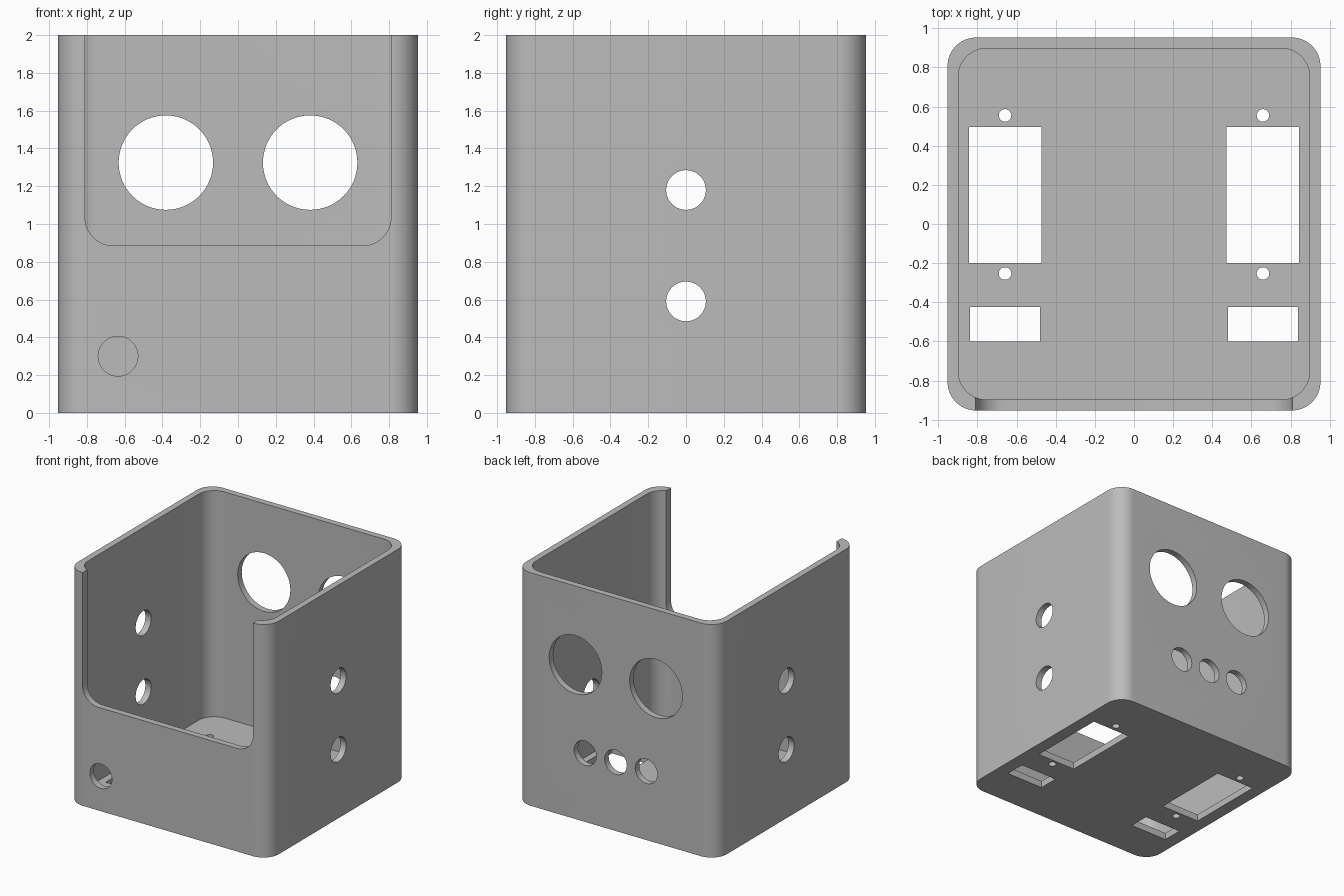
import bpy, bmesh
from math import sin, cos, pi, radians
from mathutils import Matrix, Vector

cube = bpy.data.objects.get("Cube")
if cube:
    bpy.data.objects.remove(cube, do_unlink=True)

HALF, HEIGHT, WALL, FLOOR, ROUND = 0.953, 2.0, 0.055, 0.06, 0.145

grey = bpy.data.materials.new("plain grey")
grey.use_nodes = True
colour = (0.5, 0.5, 0.5, 1)
grey.diffuse_color = colour
grey.node_tree.nodes["Principled BSDF"].inputs["Base Color"].default_value = colour


def rounded_rect(x0, x1, y0, y1, r, steps=12):
    """Outline of a rectangle with rounded corners, anticlockwise."""
    corners = [(x1 - r, y1 - r), (x0 + r, y1 - r), (x0 + r, y0 + r), (x1 - r, y0 + r)]
    return [(cx + r * cos(a), cy + r * sin(a))
            for q, (cx, cy) in enumerate(corners)
            for a in [(q + i / steps) * pi / 2 for i in range(steps + 1)]]


def rect(x0, x1, y0, y1):
    return [(x0, y0), (x1, y0), (x1, y1), (x0, y1)]


def circle(cx, cy, r, n=64):
    return [(cx + r * cos(2 * pi * i / n), cy + r * sin(2 * pi * i / n)) for i in range(n)]


# Axis frames: profile on xy, xz or yz, extruded along the remaining axis
FRAMES = {
    "z": lambda u, v, d: Vector((u, v, d)),
    "y": lambda u, v, d: Vector((u, d, v)),
    "x": lambda u, v, d: Vector((d, u, v)),
}


def prism(name, outline, axis, start, end):
    """Solid made by extruding an outline along an axis."""
    place = FRAMES[axis]
    bm = bmesh.new()
    low = [bm.verts.new(place(u, v, start)) for u, v in outline]
    high = [bm.verts.new(place(u, v, end)) for u, v in outline]
    bm.faces.new(low)
    bm.faces.new(high)
    for i in range(len(low)):
        j = (i + 1) % len(low)
        bm.faces.new((low[i], low[j], high[j], high[i]))
    bmesh.ops.recalc_face_normals(bm, faces=bm.faces)
    mesh = bpy.data.meshes.new(name)
    bm.to_mesh(mesh)
    bm.free()
    mesh.materials.append(grey)
    obj = bpy.data.objects.new(name, mesh)
    bpy.context.collection.objects.link(obj)
    return obj


# Outer body with rounded upright corners
body = prism("open_box", rounded_rect(-HALF, HALF, -HALF, HALF, ROUND), "z", 0, HEIGHT)

# Hollow inside, open at the top
inner = HALF - WALL
cutters = [prism("cavity_cutter", rounded_rect(-inner, inner, -inner, inner, ROUND), "z", FLOOR, 2.5)]

# Front opening with rounded lower corners, and the small front hole
cutters.append(prism("front_opening_cutter", rounded_rect(-0.81, 0.81, 0.885, 2.6, 0.15), "y", -1.2, -0.85))
cutters.append(prism("front_hole_cutter", circle(-0.635, 0.3, 0.105), "y", -1.2, -0.8))

# Back: two large holes over a row of three small ones
for x in (-0.382, 0.382):
    cutters.append(prism("large_back_hole_cutter", circle(x, 1.325, 0.25), "y", 0.8, 1.2))
for x in (-0.29, 0, 0.29):
    cutters.append(prism("small_back_hole_cutter", circle(x, 0.59, 0.105), "y", 0.8, 1.2))

# Both sides: two holes, one above the other
for z in (0.59, 1.18):
    cutters.append(prism("side_hole_cutter", circle(0, z, 0.105), "x", -1.2, 1.2))

# Floor: long slot with a screw hole at each end, and a short slot in front
for side in (-1, 1):
    x = side * 0.659
    cutters.append(prism("long_slot_cutter", rect(x - 0.185, x + 0.185, -0.2, 0.497), "z", -0.2, 0.3))
    cutters.append(prism("short_slot_cutter", rect(x - 0.178, x + 0.178, -0.6, -0.423), "z", -0.2, 0.3))
    for y in (-0.253, 0.555):
        cutters.append(prism("screw_hole_cutter", circle(x, y, 0.032, 32), "z", -0.2, 0.3))

# Cut everything out of the body, then drop the cutters
bpy.ops.object.select_all(action="DESELECT")
bpy.context.view_layer.objects.active = body
body.select_set(True)
for cutter in cutters:
    cutter.hide_render = True
    cut = body.modifiers.new("cut", "BOOLEAN")
    cut.operation = "DIFFERENCE"
    cut.solver = "EXACT"
    cut.object = cutter
    bpy.ops.object.modifier_apply(modifier=cut.name)
for cutter in cutters:
    bpy.data.objects.remove(cutter, do_unlink=True)

bpy.ops.object.shade_smooth_by_angle(angle=radians(30))
